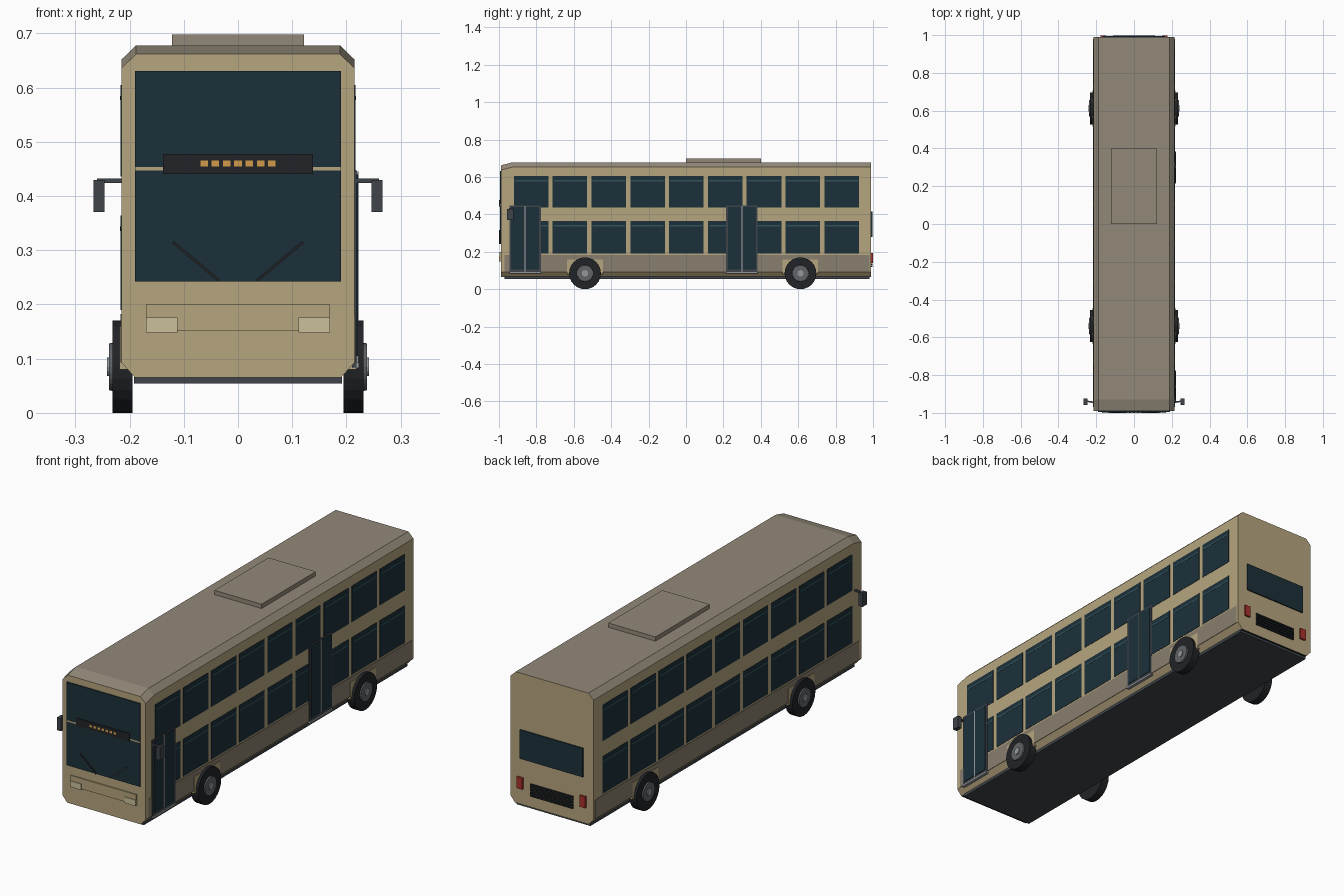
import bpy, bmesh, math
from mathutils import Vector

if "Cube" in bpy.data.objects:
    bpy.data.objects.remove(bpy.data.objects["Cube"])


def mat(name, r, g, b):
    m = bpy.data.materials.new(name)
    m.diffuse_color = (r, g, b, 1)
    m.use_nodes = True
    m.node_tree.nodes["Principled BSDF"].inputs["Base Color"].default_value = m.diffuse_color
    return m


TAN = mat("tan_paint", 0.47, 0.38, 0.21)
ROOF = mat("roof_paint", 0.29, 0.25, 0.19)
SKIRT = mat("skirt_paint", 0.25, 0.21, 0.155)
GLASS = mat("glass", 0.012, 0.03, 0.042)
TINT = mat("glass_strip", 0.03, 0.09, 0.11)
DARK = mat("dark_trim", 0.015, 0.017, 0.02)
FRAME = mat("frame_grey", 0.05, 0.06, 0.07)
METAL = mat("metal", 0.3, 0.32, 0.34)
RIM = mat("rim_grey", 0.12, 0.13, 0.14)
AMBER = mat("amber", 0.65, 0.33, 0.07)
LAMP = mat("headlight_lens", 0.6, 0.53, 0.33)
RED = mat("tail_red", 0.4, 0.03, 0.025)


def finish(bm, name, *mats):
    bmesh.ops.recalc_face_normals(bm, faces=bm.faces)
    me = bpy.data.meshes.new(name)
    bm.to_mesh(me)
    bm.free()
    for m in mats:
        me.materials.append(m)
    ob = bpy.data.objects.new(name, me)
    bpy.context.collection.objects.link(ob)
    return ob


def box(name, x, y, z, m):
    """Box from (min, max) ranges on each axis."""
    bm = bmesh.new()
    bmesh.ops.create_cube(bm, size=1)
    for v in bm.verts:
        v.co = Vector([(r[0] + r[1]) / 2 + c * (r[1] - r[0])
                       for r, c in zip((x, y, z), v.co)])
    return finish(bm, name, m)


def side_box(name, s, x0, x1, y, z, m):
    return box(name, sorted((s * x0, s * x1)), y, z, m)


def bar(name, a, b, t, m):
    """Thin square bar between two points."""
    a, b = Vector(a), Vector(b)
    ob = box(name, (-t / 2, t / 2), (-t / 2, t / 2), (0, (b - a).length), m)
    ob.rotation_euler = (b - a).to_track_quat('Z', 'Y').to_euler()
    ob.location = a
    return ob


def lathe_x(name, profile, s, y, z, m, n=24):
    """Closed solid of revolution about the x axis from (x, radius) points."""
    bm = bmesh.new()
    rings = [[bm.verts.new((s * px, y + r * math.sin(2 * math.pi * i / n),
                            z + r * math.cos(2 * math.pi * i / n)))
              for i in range(n)] for px, r in profile]
    for p, q in zip(rings, rings[1:]):
        for i in range(n):
            j = (i + 1) % n
            bm.faces.new((p[i], p[j], q[j], q[i]))
    bm.faces.new(rings[0])
    bm.faces.new(rings[-1])
    return finish(bm, name, m)


# Body shell: chamfered section lofted along y, front roof edge drops a little
half = [(0.19, 0.065), (0.215, 0.093), (0.215, 0.652), (0.188, 0.678)]
section = half + [(-x, z) for x, z in reversed(half)]
bm = bmesh.new()
rings = []
for y, drop in ((-0.99, 0.016), (-0.93, 0), (0.99, 0)):
    rings.append([bm.verts.new((x, y, z - (drop if z > 0.5 else 0)))
                  for x, z in section])
for p, q in zip(rings, rings[1:]):
    for i in range(8):
        j = (i + 1) % 8
        f = bm.faces.new((p[i], p[j], q[j], q[i]))
        f.material_index = 1 if i in (2, 3, 4) else (2 if i == 7 else 0)
bm.faces.new(rings[0])
bm.faces.new(rings[-1])
finish(bm, "body_shell", TAN, ROOF, DARK)

# Underframe and roof unit
box("underframe", (-0.192, 0.192), (-0.97, 0.98), (0.054, 0.068), FRAME)
box("roof_unit", (-0.122, 0.122), (0.0, 0.4), (0.67, 0.698), ROOF)

# Sides: windows, skirts, wheels, mirrors
WHEELS = (-0.54, 0.612)
for s in (1, -1):
    for z0, z1 in ((0.19, 0.364), (0.436, 0.605)):
        for k in range(9):
            yc = -0.828 + k * 0.2075
            y = (yc - 0.0925, yc + 0.0925)
            side_box("side_window", s, 0.21, 0.2165, y, (z0, z1), GLASS)
            side_box("window_strip", s, 0.21, 0.2175, (y[0] + 0.006, y[1] - 0.006),
                     (z1 - 0.028, z1 - 0.02), TINT)
    edges = [-0.97, WHEELS[0] - 0.095, WHEELS[0] + 0.095,
             WHEELS[1] - 0.095, WHEELS[1] + 0.095, 0.98]
    side_box("side_skirt", s, 0.21, 0.217, (edges[0], edges[5]), (0.093, 0.182), SKIRT)
    for w in WHEELS:
        side_box("wheel_arch", s, 0.2, 0.219, (w - 0.095, w + 0.095), (0.08, 0.16), TAN)
        lathe_x("tyre", [(0.195, 0.085), (0.232, 0.085)], s, w, 0.085, DARK)
        lathe_x("wheel_rim", [(0.225, 0.046), (0.238, 0.043)], s, w, 0.085, RIM)
        lathe_x("wheel_hub", [(0.23, 0.017), (0.242, 0.017)], s, w, 0.085, METAL, 12)
    bar("mirror_arm", (s * 0.205, -0.945, 0.428), (s * 0.26, -0.937, 0.428), 0.008, FRAME)
    side_box("mirror", s, 0.246, 0.267, (-0.957, -0.923), (0.371, 0.43), FRAME)

# Doors on the right side, two glazed leaves each
for y0, y1 in ((-0.945, -0.776), (0.215, 0.383)):
    mid = (y0 + y1) / 2
    side_box("door_frame", 1, 0.21, 0.219, (y0, y1), (0.085, 0.448), FRAME)
    for a, b in ((y0 + 0.01, mid - 0.005), (mid + 0.005, y1 - 0.01)):
        side_box("door_glass", 1, 0.21, 0.2215, (a, b), (0.105, 0.44), GLASS)
    side_box("door_seam", 1, 0.21, 0.2225, (mid - 0.003, mid + 0.003), (0.09, 0.445), METAL)
    side_box("door_step", 1, 0.21, 0.2235, (y0, y1), (0.083, 0.093), METAL)

# Front: windscreens, destination box, bumper, lamps, wipers
box("lower_windscreen", (-0.19, 0.19), (-0.995, -0.98), (0.242, 0.447), GLASS)
box("upper_windscreen", (-0.19, 0.19), (-0.995, -0.98), (0.454, 0.631), GLASS)
box("windscreen_divider", (-0.19, 0.19), (-0.996, -0.98), (0.447, 0.454), TAN)
box("destination_box", (-0.138, 0.138), (-0.999, -0.98), (0.441, 0.478), DARK)
for k in range(-3, 4):
    x = k * 0.0208
    box("destination_light", (x - 0.007, x + 0.007), (-1.0, -0.99), (0.455, 0.466), AMBER)
box("front_bumper", (-0.17, 0.17), (-0.996, -0.98), (0.152, 0.2), TAN)
for s in (1, -1):
    side_box("headlight", s, 0.112, 0.17, (-0.9995, -0.98), (0.148, 0.176), LAMP)
    bar("wiper", (s * 0.035, -0.997, 0.244), (s * 0.12, -0.997, 0.315), 0.005, DARK)

# Rear: window, tail lamps, grille slats
box("rear_window", (-0.163, 0.163), (0.98, 0.996), (0.28, 0.415), GLASS)
for s in (1, -1):
    side_box("tail_light", s, 0.148, 0.178, (0.98, 0.999), (0.14, 0.193), RED)
for k in range(5):
    z = 0.118 + k * 0.0125
    box("grille_slat", (-0.11, 0.11), (0.98, 0.997), (z, z + 0.008), DARK)
